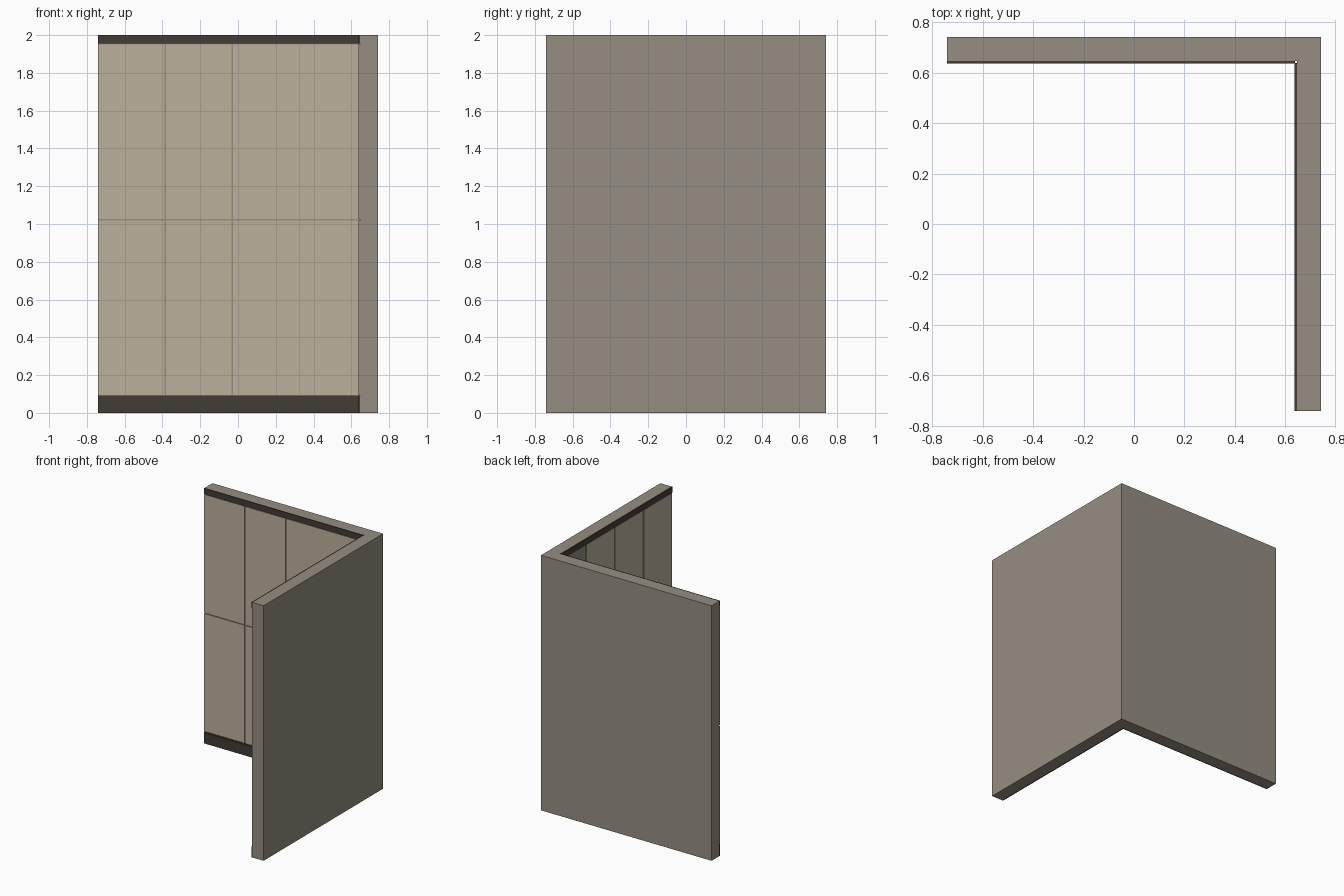
import bpy
import bmesh
from mathutils import Vector

cube = bpy.data.objects.get("Cube")
if cube:
    bpy.data.objects.remove(cube, do_unlink=True)


def material(name, rgb):
    mat = bpy.data.materials.new(name)
    mat.use_nodes = True
    color = (*rgb, 1.0)
    mat.diffuse_color = color
    mat.node_tree.nodes["Principled BSDF"].inputs["Base Color"].default_value = color
    return mat


WALL = material("warm grey plaster", (0.30, 0.27, 0.22))
PANEL = material("cream panel", (0.50, 0.44, 0.335))
TRIM = material("dark brown trim", (0.055, 0.047, 0.036))

OUT, CORE = 0.74, 0.645      # outer face and inner face of the wall core
PANEL_Y, TRIM_Y = 0.638, 0.635
HEIGHT = 2.0


def finish(bm, name, mats):
    bmesh.ops.recalc_face_normals(bm, faces=bm.faces)
    mesh = bpy.data.meshes.new(name)
    bm.to_mesh(mesh)
    bm.free()
    for mat in mats:
        mesh.materials.append(mat)
    obj = bpy.data.objects.new(name, mesh)
    bpy.context.collection.objects.link(obj)
    return obj


def add_box(bm, x0, x1, y0, y1, z0, z1, swap):
    """Box along the back wall; swap reflects it onto the left wall."""
    verts = bmesh.ops.create_cube(bm, size=1)["verts"]
    for v in verts:
        x = x1 if v.co.x > 0 else x0
        y = y1 if v.co.y > 0 else y0
        z = z1 if v.co.z > 0 else z0
        v.co = Vector((y, x, z) if swap else (x, y, z))


# L-shaped wall core
bm = bmesh.new()
outline = [(-OUT, OUT), (-OUT, CORE), (CORE, CORE),
           (CORE, -OUT), (OUT, -OUT), (OUT, OUT)]
face = bm.faces.new([bm.verts.new((x, y, 0)) for x, y in outline])
ext = bmesh.ops.extrude_face_region(bm, geom=[face])["geom"]
bmesh.ops.translate(bm, vec=(0, 0, HEIGHT),
                    verts=[g for g in ext if isinstance(g, bmesh.types.BMVert)])
finish(bm, "wall_core", [WALL])

# Panels separated by narrow grooves
columns = [-OUT, -0.385, -0.03, 0.325, PANEL_Y]
rows = [0.09, 1.022, 1.955]
GAP = 0.004

for side, swap in (("back", False), ("left", True)):
    bm = bmesh.new()
    for i in range(4):
        x0 = columns[i] + (GAP if i else 0)
        x1 = columns[i + 1] - (GAP if i < 3 else 0)
        if i == 2:
            x1 += GAP * 0.6
        if i == 3:
            x0 -= GAP * 0.6
        for z0, z1 in zip(rows, rows[1:]):
            add_box(bm, x0, x1, PANEL_Y, CORE, z0 + GAP, z1 - GAP, swap)
    panels = finish(bm, side + "_panels", [WALL, PANEL])
    # Only the faces looking into the corner are cream
    inward = Vector((-1, 0, 0)) if swap else Vector((0, -1, 0))
    for poly in panels.data.polygons:
        poly.material_index = int(poly.normal.dot(inward) > 0.9)

    # Skirting with a thin lip, and the top rail
    for name, z0, z1, depth in (("skirting", 0, 0.082, TRIM_Y),
                                ("skirting_lip", 0.082, 0.092, TRIM_Y + 0.003),
                                ("top_rail", 1.955, HEIGHT, TRIM_Y)):
        bm = bmesh.new()
        add_box(bm, -OUT, depth, depth, CORE, z0, z1, swap)
        finish(bm, side + "_" + name, [TRIM])
